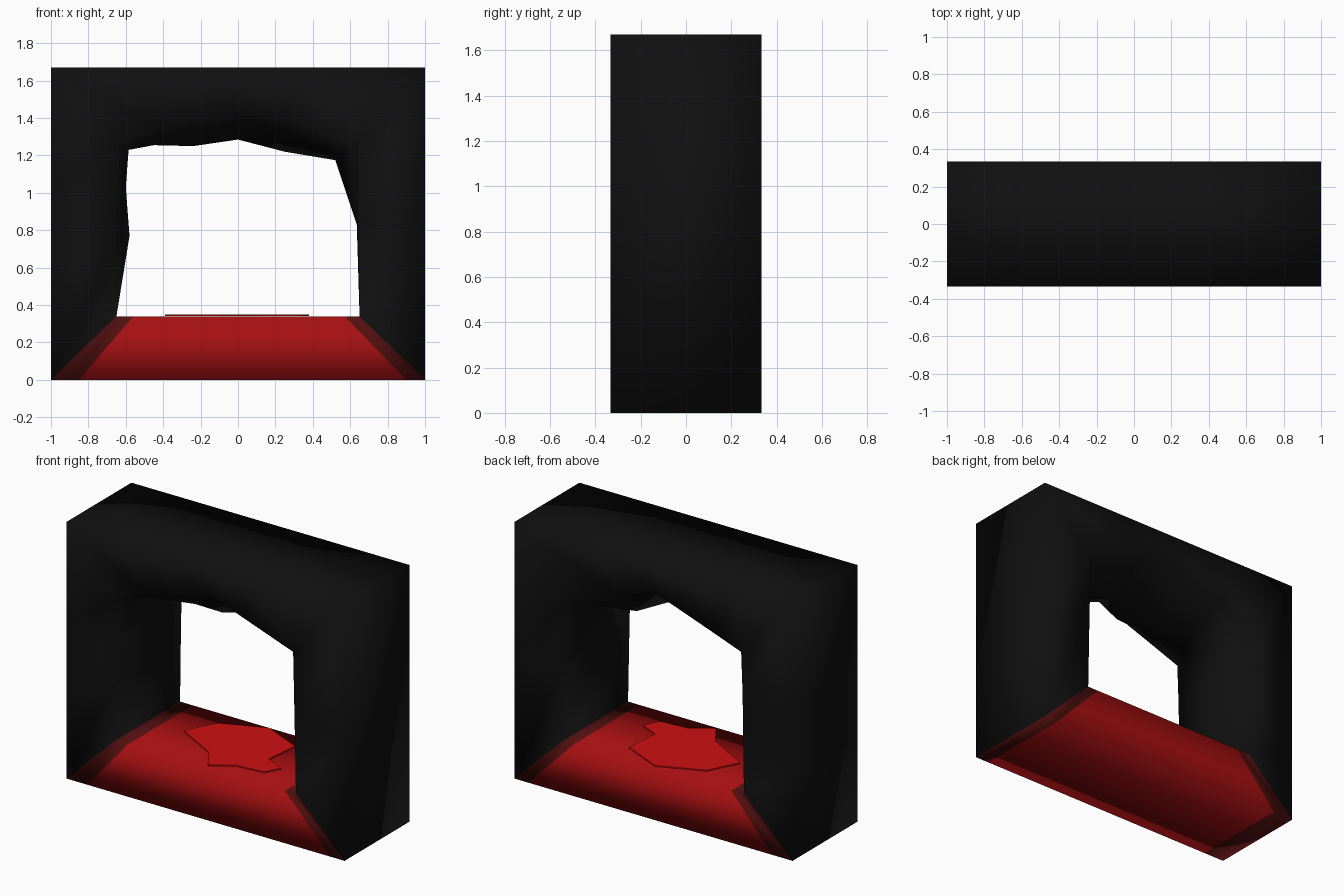
import bpy, bmesh

cube = bpy.data.objects.get("Cube")
if cube:
    bpy.data.objects.remove(cube, do_unlink=True)


def material(name, rgb):
    mat = bpy.data.materials.new(name)
    mat.use_nodes = True
    mat.diffuse_color = (*rgb, 1)
    mat.node_tree.nodes["Principled BSDF"].inputs["Base Color"].default_value = (*rgb, 1)
    return mat


black = material("black rock", (0.005, 0.005, 0.005))
dark_red = material("dark red edge", (0.085, 0.005, 0.005))
red = material("red ground", (0.38, 0.005, 0.006))
bright = material("bright red pool", (0.62, 0.005, 0.006))


def make_object(name, bm, mats, smooth):
    bmesh.ops.recalc_face_normals(bm, faces=bm.faces)
    for f in bm.faces:
        f.smooth = smooth
    mesh = bpy.data.meshes.new(name)
    bm.to_mesh(mesh)
    bm.free()
    for m in mats:
        mesh.materials.append(m)
    obj = bpy.data.objects.new(name, mesh)
    bpy.context.collection.objects.link(obj)
    return obj


DEPTH, TOP, FLOOR = 0.333, 1.67, 0.34

# Profiles run up the left wall, over the roof, down the right wall, back along the floor
outer = [(-1, 0), (-1, .55), (-1, 1), (-1, TOP), (-.6, TOP), (-.3, TOP), (0, TOP),
         (.35, TOP), (1, TOP), (1, .8), (1, 0), (.9, 0), (-.85, 0)]
mouth = [(-.65, FLOOR), (-.645, .72), (-.64, 1), (-.63, 1.26), (-.42, 1.335),
         (-.22, 1.405), (0, 1.48), (.25, 1.393), (.63, 1.26), (.64, .83),
         (.65, FLOOR), (.57, FLOOR), (-.56, FLOOR)]
# Rough narrow throat: x, y, z
throat = [(-.65, 0, FLOOR), (-.58, 0, .77), (-.6, 0, 1.03), (-.585, 0, 1.23),
          (-.45, 0, 1.255), (-.24, -.1, 1.25), (0, -.166, 1.285), (.25, .15, 1.22),
          (.52, .1, 1.175), (.635, 0, .83), (.65, 0, FLOOR), (.57, 0, FLOOR),
          (-.56, 0, FLOOR)]


def at_depth(profile, y):
    return [(x, y, z) for x, z in profile]


# Gate block: rings joined into one closed tunnel
bm = bmesh.new()
loops = [at_depth(outer, -DEPTH), at_depth(mouth, -DEPTH), throat,
         at_depth(mouth, DEPTH), at_depth(outer, DEPTH)]
rings = [[bm.verts.new(p) for p in loop] for loop in loops]
count = len(outer)
for r, ring in enumerate(rings):
    following = rings[(r + 1) % len(rings)]
    for i in range(count):
        j = (i + 1) % count
        face = bm.faces.new((ring[i], ring[j], following[j], following[i]))
        # Ground is red, with a dark red strip along each side
        face.material_index = {count - 3: 1, count - 2: 2, count - 1: 1}.get(i, 0)
make_object("rock_gate", bm, (black, dark_red, red), True)

# Star-shaped pool on the ground
star = [(-.39, 0), (-.29, .2), (0, .32), (.27, .2), (.25, -.04), (.38, -.1),
        (.33, -.2), (.14, -.22), (0, -.31), (-.1, -.16)]
bm = bmesh.new()
base = bm.faces.new([bm.verts.new((x, y, FLOOR + .001)) for x, y in star])
extruded = bmesh.ops.extrude_face_region(bm, geom=[base])
for v in extruded["geom"]:
    if isinstance(v, bmesh.types.BMVert):
        v.co.z += .008
make_object("ground_pool", bm, (bright,), False)
